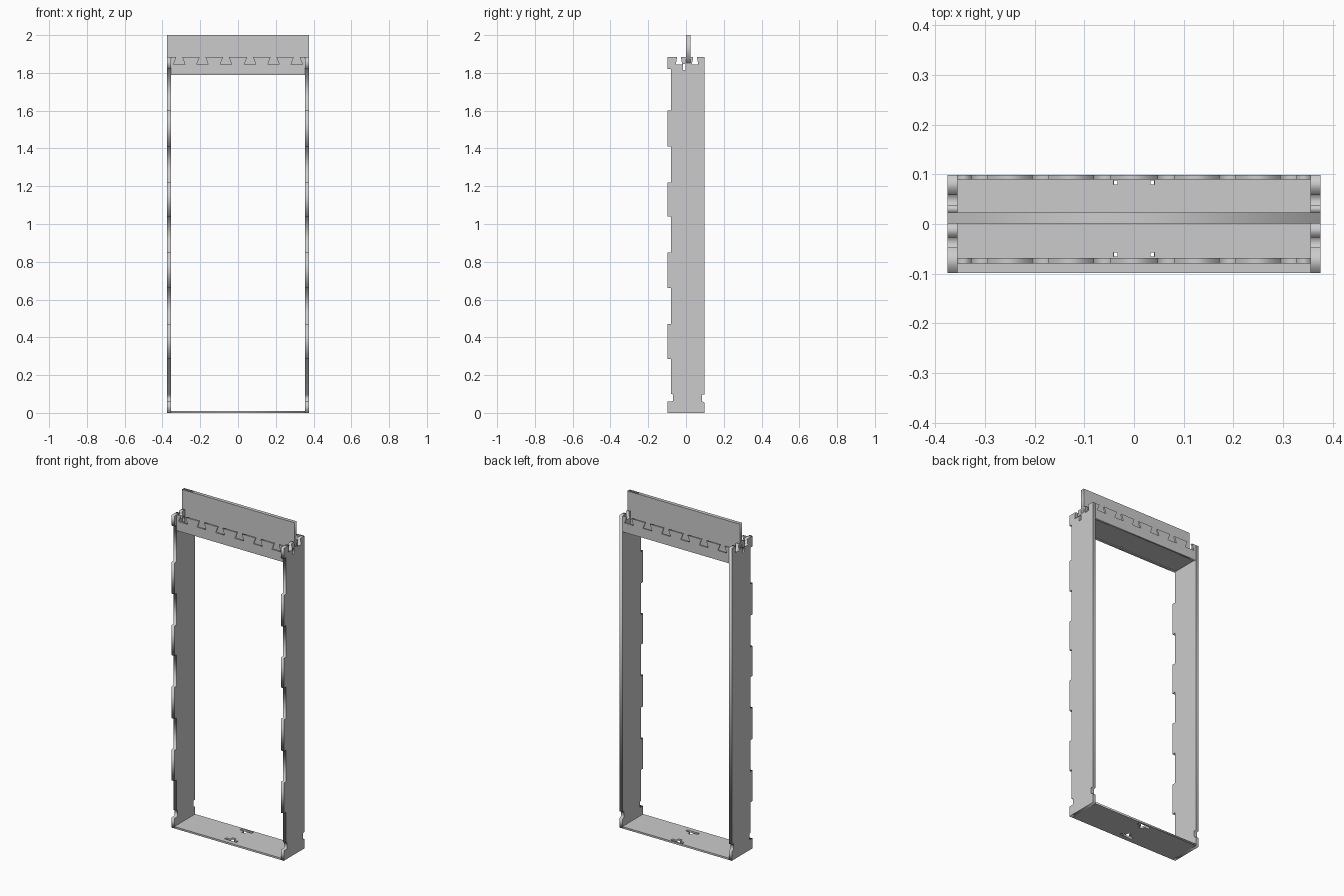
import bpy
from mathutils import Matrix

if "Cube" in bpy.data.objects:
    bpy.data.objects.remove(bpy.data.objects["Cube"])

# Axis maps: sheet plane (u, v, thickness) to world
FLAT = Matrix.Identity(3)
FACING_Y = Matrix(((1, 0, 0), (0, 0, -1), (0, 1, 0)))
FACING_X = Matrix(((0, 0, 1), (1, 0, 0), (0, 1, 0)))


def sheet(name, loops, lo, hi, axes):
    """Cut sheet: first loop is the outline, the rest are holes."""
    cu = bpy.data.curves.new(name, 'CURVE')
    cu.dimensions = '2D'
    cu.fill_mode = 'BOTH'
    cu.extrude = (hi - lo) / 2
    for pts in loops:
        sp = cu.splines.new('POLY')
        sp.points.add(len(pts) - 1)
        for p, (u, v) in zip(sp.points, pts):
            p.co = (u, v, 0, 1)
        sp.use_cyclic_u = True
    ob = bpy.data.objects.new(name, cu)
    bpy.context.collection.objects.link(ob)
    bpy.ops.object.select_all(action='DESELECT')
    ob.select_set(True)
    bpy.context.view_layer.objects.active = ob
    bpy.ops.object.convert(target='MESH')
    ob = bpy.context.object
    ob.name = name
    normal = axes @ Matrix.Identity(3).col[2]
    ob.data.transform(Matrix.Translation(normal * (lo + hi) / 2) @ axes.to_4x4())
    return ob


def rect(u0, u1, v0, v1):
    return [(u0, v0), (u1, v0), (u1, v1), (u0, v1)]


def dovetail_gap(c, top, floor, half, flare):
    """Gap narrow at the top and wide at its floor, right to left."""
    return [(c + half, top), (c + half + flare, floor),
            (c - half - flare, floor), (c - half, top)]


TOP, FLOOR = 1.883, 1.845

# Side panel profile: notched foot, slotted top, tabbed front edge
side = [(-.1, 0), (.098, 0), (.098, .055), (.084, .062), (.084, .098), (.098, .098), (.098, TOP)]
side += dovetail_gap(.047, TOP, FLOOR, .010, .007)
side += [(.022, TOP), (.022, 1.852), (0, 1.852), (0, TOP)]
side += dovetail_gap(-.038, TOP, FLOOR, .010, .007)
side += [(-.1, TOP), (-.1, 1.82), (-.08, 1.82)]
for z0, z1 in ((1.41, 1.6), (1.04, 1.22), (.66, .85), (.285, .47)):
    side += [(-.08, z1), (-.1, z1), (-.1, z0), (-.08, z0)]
side += [(-.08, .1), (-.07, .098), (-.07, .062), (-.1, .06)]
peg_hole = rect(-.018, -.003, 1.815, 1.848)
sheet("right_side_panel", [side, peg_hole], .355, .375, FACING_X)
sheet("left_side_panel", [side, peg_hole], -.375, -.355, FACING_X)

# Front and back lintel boards with a dovetailed top edge
lintel = [(-.355, 1.788), (.355, 1.788), (.355, TOP)]
for c in (.311, .188, .064, -.064, -.188, -.311):
    lintel += dovetail_gap(c, TOP, FLOOR, .016, .014)
lintel.append((-.355, TOP))
sheet("front_lintel", [lintel], -.08, -.069, FACING_Y.copy() @ Matrix.Diagonal((1, 1, -1)))
sheet("back_lintel", [lintel], .088, .098, FACING_Y.copy() @ Matrix.Diagonal((1, 1, -1)))

# Shelf closing the underside of the lintel, with small corner relief holes
relief = [rect(x - .004, x + .004, y - .004, y + .004)
          for x in (-.037, .037) for y in (-.062, .082)]
sheet("lintel_shelf", [rect(-.355, .355, -.069, .088)] + relief, 1.793, 1.805, FLAT)

# Upright centre board, wide above the side slots
centre = [(-.355, 1.805), (.355, 1.805), (.355, 1.852), (.375, 1.852),
          (.375, 2), (-.375, 2), (-.375, 1.852), (-.355, 1.852)]
sheet("centre_board", [centre], 0, .022, FACING_Y.copy() @ Matrix.Diagonal((1, 1, -1)))

# Threshold with two T-shaped joint slots
t_front = [(-.04, -.072), (.04, -.072), (.04, -.056), (.012, -.056),
           (.012, -.035), (-.012, -.035), (-.012, -.056), (-.04, -.056)]
t_back = [(x, .016 - y) for x, y in t_front]
sheet("threshold", [rect(-.355, .355, -.1, .098), t_front, t_back], 0, .011, FLAT)

# Centre the depth exactly
for ob in bpy.data.objects:
    ob.data.transform(Matrix.Translation((0, .001, 0)))
